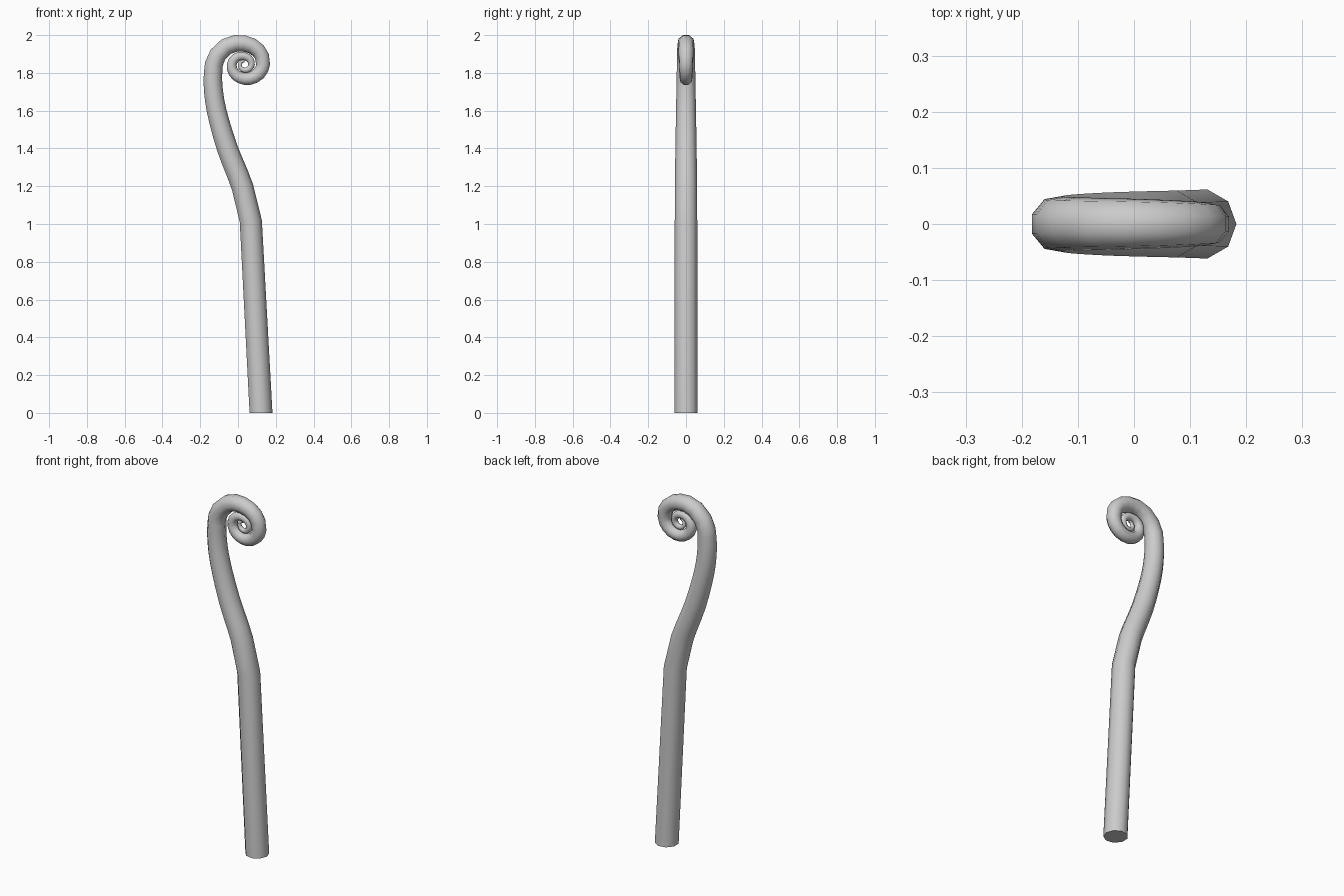
import bpy, bmesh, math
from mathutils import Vector

if "Cube" in bpy.data.objects:
    bpy.data.objects.remove(bpy.data.objects["Cube"])

SIDES = 9
CX, CZ = 0.035, 1.845          # centre of the curl

# Lower stalk: (x, z, radius)
path = [(0.12, 0, 0.0625), (0.066, 1.015, 0.0605), (0.022, 1.195, 0.0595)]

# Upper bend, smoothed
bend = [(0.066, 1.015, 0.0605), (0.022, 1.195, 0.0595), (-0.058, 1.4, 0.057),
        (-0.115, 1.6, 0.0535), (-0.134, 1.74, 0.051), (-0.13, 1.845, 0.049)]


def spline(pts, i, t):
    p0, p1 = pts[max(i - 1, 0)], pts[i]
    p2, p3 = pts[i + 1], pts[min(i + 2, len(pts) - 1)]
    return tuple(0.5 * (2 * b + (c - a) * t + (2 * a - 5 * b + 4 * c - d) * t * t
                        + (3 * b - a - 3 * c + d) * t ** 3)
                 for a, b, c, d in zip(p0, p1, p2, p3))


for i in range(1, len(bend) - 1):
    for k in range(1, 4):
        path.append(spline(bend, i, k / 3))

# Curl: (angle, distance from centre, radius)
curl = [(180, 0.165, 0.049), (135, 0.136, 0.047), (90, 0.111, 0.0445), (45, 0.104, 0.041),
        (0, 0.099, 0.038), (-90, 0.077, 0.033), (-180, 0.069, 0.027), (-270, 0.043, 0.022),
        (-360, 0.037, 0.018), (-450, 0.031, 0.014), (-540, 0.025, 0.010), (-630, 0.017, 0.006)]
for i in range(len(curl) - 1):
    n = max(2, round((curl[i][0] - curl[i + 1][0]) / 18))
    for k in range(1, n + 1):
        a, d, r = spline(curl, i, k / n)
        a = math.radians(a)
        path.append((CX + d * math.cos(a), CZ + d * math.sin(a), r))

# Sweep a nine-sided ring along the path
bm = bmesh.new()
rings = []
for i, (x, z, r) in enumerate(path):
    a, b = path[max(i - 1, 0)], path[min(i + 1, len(path) - 1)]
    t = Vector((b[0] - a[0], 0, b[1] - a[1])).normalized()
    if i == 0:
        t = Vector((0, 0, 1))
    side = Vector((t.z, 0, -t.x))
    ring = []
    for s in range(SIDES):
        w = 2 * math.pi * s / SIDES
        ring.append(bm.verts.new(Vector((x, 0, z)) + side * r * math.cos(w)
                                 + Vector((0, r * math.sin(w), 0))))
    rings.append(ring)
for p, q in zip(rings, rings[1:]):
    for s in range(SIDES):
        n = (s + 1) % SIDES
        bm.faces.new((p[s], p[n], q[n], q[s]))
bm.faces.new(rings[0][::-1])
bm.faces.new(rings[-1])
bmesh.ops.recalc_face_normals(bm, faces=bm.faces)
mesh = bpy.data.meshes.new("curled_stalk")
bm.to_mesh(mesh)
bm.free()
stalk = bpy.data.objects.new("curled_stalk", mesh)
bpy.context.collection.objects.link(stalk)

bpy.context.view_layer.objects.active = stalk
stalk.select_set(True)
bpy.ops.object.shade_smooth_by_angle(angle=math.radians(60))
